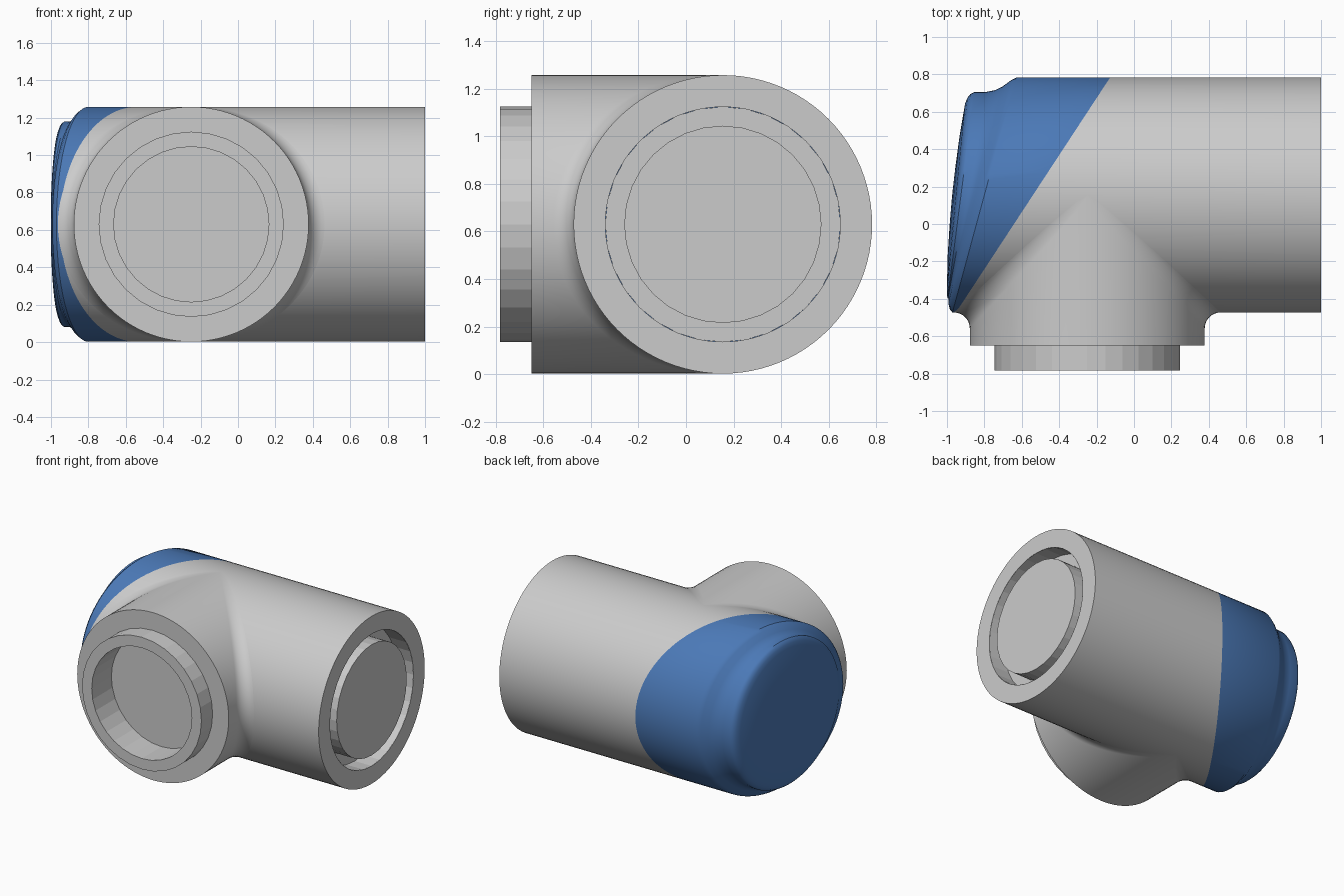
import bpy, bmesh, math

if "Cube" in bpy.data.objects:
    bpy.data.objects.remove(bpy.data.objects["Cube"])

R, YC, ZC, XB = 0.628, 0.155, 0.63, -0.25   # pipe radius, main axis y/z, branch axis x
N = 96


def loft(name, rings, cap_end=False, smooth=True, color=None):
    """Skin a list of closed point rings into one object."""
    bm = bmesh.new()
    rows = [[bm.verts.new(p) for p in ring] for ring in rings]
    n = len(rows[0])
    for a, b in zip(rows, rows[1:]):
        for i in range(n):
            j = (i + 1) % n
            bm.faces.new((a[i], a[j], b[j], b[i]))
    if cap_end:
        bm.faces.new(rows[-1])
    bmesh.ops.recalc_face_normals(bm, faces=bm.faces)
    me = bpy.data.meshes.new(name)
    bm.to_mesh(me)
    bm.free()
    ob = bpy.data.objects.new(name, me)
    bpy.context.collection.objects.link(ob)
    if smooth:
        bpy.ops.object.select_all(action='DESELECT')
        ob.select_set(True)
        bpy.context.view_layer.objects.active = ob
        bpy.ops.object.shade_smooth_by_angle(angle=math.radians(35))
    if color:
        mat = bpy.data.materials.new(name)
        mat.diffuse_color = color
        mat.use_nodes = True
        mat.node_tree.nodes["Principled BSDF"].inputs["Base Color"].default_value = mat.diffuse_color
        me.materials.append(mat)
    return ob


def angles(n):
    return [2 * math.pi * i / n for i in range(n)]


def ring_x(x, r, slant=0.0, n=N):
    """Ring round the main axis, optionally slanted in plan."""
    return [(max(-1.0, x + slant * r * math.cos(t)), YC + r * math.cos(t), ZC + r * math.sin(t))
            for t in angles(n)]


def ring_y(y, r, n=N):
    """Ring round the branch axis."""
    return [(XB + r * math.cos(t), y, ZC + r * math.sin(t)) for t in angles(n)]


# main pipe, cut obliquely at the left, flat rim at the right
CUT = ring_x(-0.54, R, 0.656)
loft("main_pipe", [CUT, ring_x(1, R), ring_x(1, 0.494)])

# annular socket groove with central plug
loft("socket_groove", [ring_x(1, 0.495, n=32), ring_x(0.86, 0.495, n=32),
                       ring_x(0.86, 0.415, n=32), ring_x(1, 0.415, n=32)],
     cap_end=True, smooth=False)


# branch pipe, filleted into the main pipe
def fillet_ring(a):
    pts = []
    for t in angles(N):
        c, s = R * abs(math.cos(t)), math.copysign(1, math.cos(t))
        f = 0.085 * math.sqrt(c / R)
        pts.append((XB + s * (c + f - f * math.sin(a)),
                    YC - c - f + f * math.cos(a),
                    ZC + R * math.sin(t)))
    return pts


rings = [fillet_ring(math.pi / 2 * k / 8) for k in range(9)]
rings += [ring_y(-0.65, R), ring_y(-0.65, 0.45)]
loft("branch_pipe", rings)

# hollow spigot on the branch
loft("branch_spigot", [ring_y(-0.64, 0.495, 32), ring_y(-0.783, 0.495, 32),
                       ring_y(-0.783, 0.415, 32), ring_y(-0.55, 0.415, 32)],
     cap_end=True, smooth=False)

# blue end cap: shoulder, concave neck, rounded rim, shallow dome (x, radius, slant)
profile = [(-0.80, R, 0.272), (-0.822, 0.612, 0.265), (-0.848, 0.58, 0.25),
           (-0.868, 0.56, 0.22), (-0.895, 0.55, 0.18), (-0.925, 0.55, 0.13),
           (-0.937, 0.54, 0.115), (-0.946, 0.52, 0.107), (-0.952, 0.49, 0.1),
           (-0.964, 0.32, 0.1), (-0.97, 0.15, 0.1), (-0.972, 0.02, 0.1)]
loft("end_cap", [CUT] + [ring_x(*p) for p in profile], cap_end=True,
     color=(0.07, 0.19, 0.47, 1))
